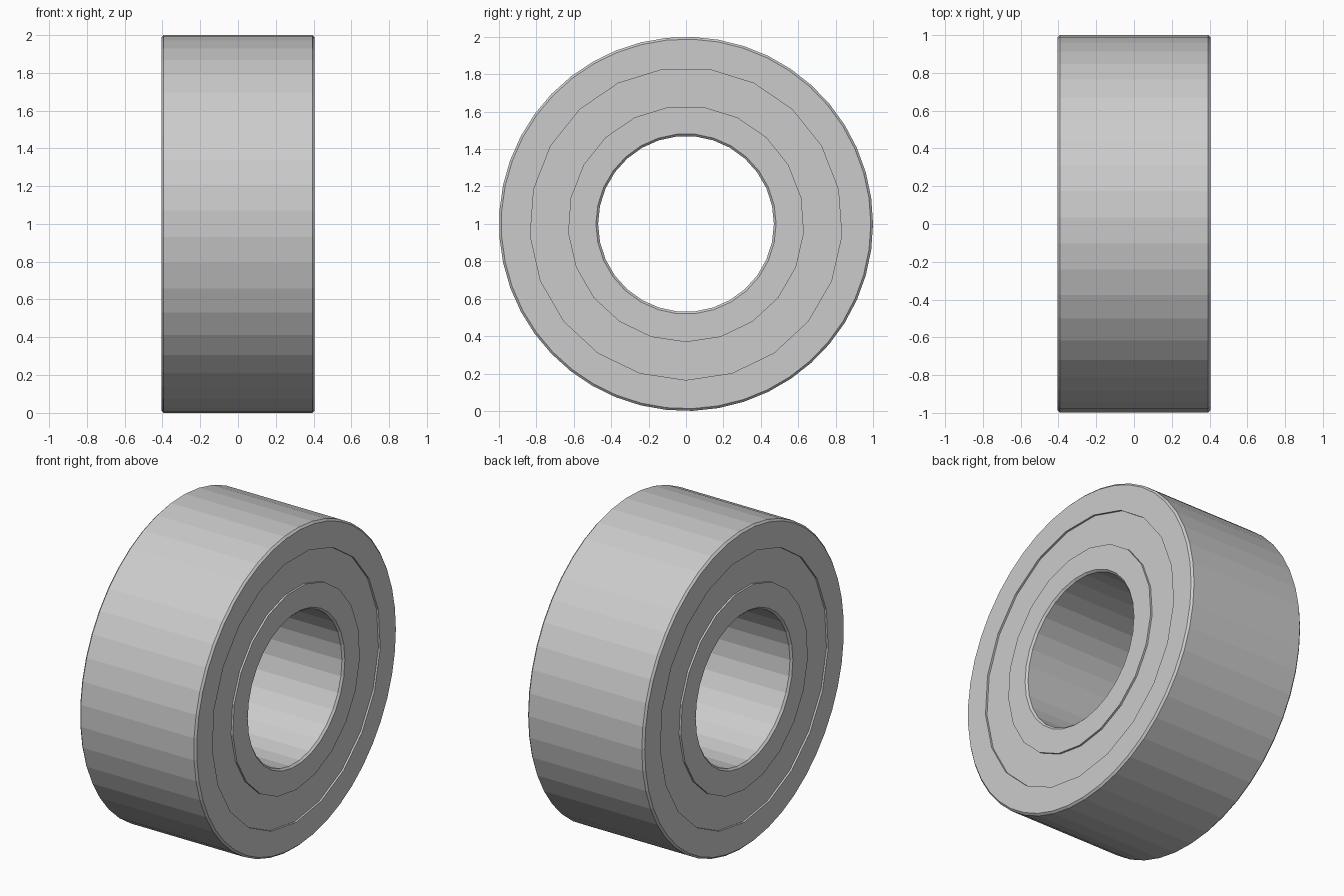
import bpy, bmesh
from math import cos, sin, pi, tau

if "Cube" in bpy.data.objects:
    bpy.data.objects.remove(bpy.data.objects["Cube"])

def stitch(bm, a, b, pa, pb):
    # Join two rings that may have different side counts
    na, nb = len(a), len(b)
    if na == nb:
        for i in range(na):
            j = (i + 1) % na
            bm.faces.new((a[i], a[j], b[j], b[i]))
        return
    i = j = 0
    while i < na or j < nb:
        ta, tb = pa + (i + 1) * tau / na, pb + (j + 1) * tau / nb
        if j >= nb or (i < na and ta <= tb):
            bm.faces.new((a[i % na], a[(i + 1) % na], b[j % nb]))
            i += 1
        else:
            bm.faces.new((a[i % na], b[(j + 1) % nb], b[j % nb]))
            j += 1

def ring_part(name, half):
    # half: (x, radius, sides) from bore to rim on the +x side, mirrored to -x
    loops = half + [(-x, r, n) for x, r, n in reversed(half)]
    bm = bmesh.new()
    rings, phases = [], []
    for x, r, n in loops:
        # start at the vertex nearest +y; the 21-sided rings have a vertex at the bottom
        p = (-pi / 2) % (tau / n) if n == 21 else 0.0
        if p > pi / n:
            p -= tau / n
        rings.append([bm.verts.new((x, r * cos(p + tau * k / n), 1 + r * sin(p + tau * k / n)))
                      for k in range(n)])
        phases.append(p)
    for k in range(len(loops)):
        m = (k + 1) % len(loops)
        stitch(bm, rings[k], rings[m], phases[k], phases[m])
    bmesh.ops.recalc_face_normals(bm, faces=bm.faces)
    mesh = bpy.data.meshes.new(name)
    bm.to_mesh(mesh)
    bm.free()
    bpy.context.collection.objects.link(bpy.data.objects.new(name, mesh))

W = 0.405   # half width
B = 0.012   # edge bevel

# Outer race with bevelled rim
ring_part("outer_race", [(W, 0.835, 21), (W, 1 - B, 45), (W - B, 1.0, 45)])
# Inner race with bevelled bore
ring_part("inner_race", [(W - B, 0.47, 30), (W, 0.47 + B, 30), (W, 0.632, 21)])
# Slightly recessed shield between the races
ring_part("shield", [(W - 0.012, 0.622, 21), (W - 0.012, 0.845, 21)])
